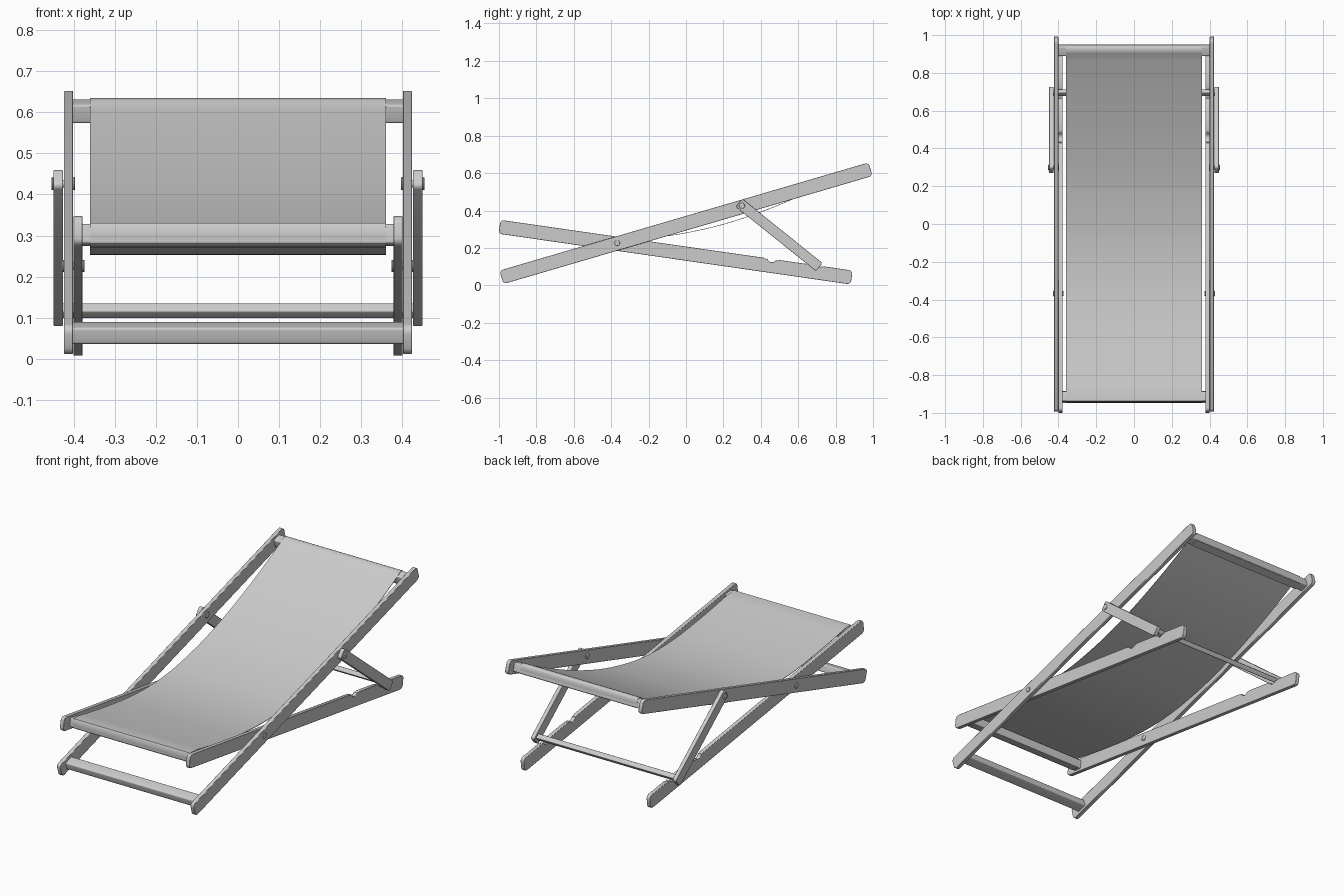
import bpy, bmesh, math
from mathutils import Vector

if "Cube" in bpy.data.objects:
    bpy.data.objects.remove(bpy.data.objects["Cube"])


def extrude_x(name, pts, x0, x1, bevel=0.0, mirror=False, smooth=30):
    """Extrude a closed y-z outline between x0 and x1."""
    bm = bmesh.new()
    a = [bm.verts.new((x0, p[0], p[1])) for p in pts]
    b = [bm.verts.new((x1, p[0], p[1])) for p in pts]
    n = len(pts)
    bm.faces.new(a)
    bm.faces.new(b[::-1])
    for i in range(n):
        bm.faces.new((a[i], b[i], b[(i + 1) % n], a[(i + 1) % n]))
    bmesh.ops.recalc_face_normals(bm, faces=bm.faces[:])
    me = bpy.data.meshes.new(name)
    bm.to_mesh(me)
    bm.free()
    ob = bpy.data.objects.new(name, me)
    bpy.context.collection.objects.link(ob)
    if bevel:
        m = ob.modifiers.new("bevel", 'BEVEL')
        m.width, m.segments, m.angle_limit = bevel, 2, math.radians(50)
    if mirror:
        ob.modifiers.new("mirror", 'MIRROR').use_axis = (True, False, False)
    bpy.ops.object.select_all(action='DESELECT')
    ob.select_set(True)
    bpy.context.view_layer.objects.active = ob
    bpy.ops.object.shade_smooth_by_angle(angle=math.radians(smooth))
    return ob


def arc(cx, cy, r, a0, a1, n):
    return [(cx + r * math.cos(math.radians(a0 + (a1 - a0) * i / n)),
             cy + r * math.sin(math.radians(a0 + (a1 - a0) * i / n))) for i in range(n + 1)]


def outline(length, w, r, notches=()):
    """Rounded rectangle along u, with shallow dips in its upper edge."""
    h = w / 2
    pts = arc(r, -h + r, r, 180, 270, 4) + arc(length - r, -h + r, r, 270, 360, 4)
    pts += arc(length - r, h - r, r, 0, 90, 4)
    for u in sorted(notches, reverse=True):
        pts += [(u + 0.042, h), (u + 0.03, h - 0.006)]
        pts += arc(u, h + 0.007, 0.025, -20, -160, 6)
        pts += [(u - 0.03, h - 0.006), (u - 0.042, h)]
    return pts + arc(r, h - r, r, 90, 180, 4)


def plank(name, p0, p1, w, x0, x1, r=0.02, notches=()):
    p0, p1 = Vector(p0), Vector(p1)
    d = (p1 - p0).normalized()
    v = Vector((-d.y, d.x))
    pts = [p0 + d * a + v * b for a, b in outline((p1 - p0).length, w, r, notches)]
    return extrude_x(name, pts, x0, x1, 0.002, True)


def bar(name, c, sy, sz, deg, half, r=0.006):
    t = math.radians(deg)
    d, v = Vector((math.cos(t), math.sin(t))), Vector((-math.sin(t), math.cos(t)))
    pts = [Vector(c) + d * (a - sy / 2) + v * b for a, b in outline(sy, sz, r)]
    return extrude_x(name, pts, -half, half)


def bolt(name, c, x0, x1, r=0.016):
    # shaft passing through the timbers with a domed cap on each end
    extrude_x(name + "_shaft", arc(*c, r * 0.6, 0, 345, 23), x0, x1, 0, True)
    for tag, xa, xb in (("inner", x0 - 0.005, x0 + 0.001), ("outer", x1 - 0.001, x1 + 0.005)):
        extrude_x(f"{name}_{tag}_cap", arc(*c, r, 0, 345, 23), xa, xb, 0.003, True)


# side timbers
plank("back_rail", (-0.987, 0.043), (0.987, 0.621), 0.075, 0.401, 0.423)
plank("seat_rail", (-0.997, 0.313), (0.886, 0.042), 0.075, 0.378, 0.400,
      notches=(1.465, 1.70))
plank("prop_strut", (0.283, 0.442), (0.713, 0.097), 0.056, 0.426, 0.449, 0.012)

# pivots
bolt("frame_pivot", (-0.368, 0.226), 0.378, 0.423, 0.015)
bolt("strut_pivot", (0.299, 0.426), 0.401, 0.449)

# cross bars
bar("top_bar", (0.92, 0.602), 0.052, 0.047, 16.3, 0.402)
bar("foot_bar", (-0.915, 0.063), 0.058, 0.041, 16.3, 0.402)
bar("seat_front_bar", (-0.915, 0.301), 0.052, 0.048, -8, 0.379)
bar("prop_bar", (0.695, 0.117), 0.028, 0.026, -39, 0.428, 0.004)

# fabric sling: wraps both bars and sags between them
sag = [Vector(p) for p in [
    (-0.93, 0.332), (-0.89, 0.328), (-0.75, 0.303), (-0.6, 0.280), (-0.45, 0.262), (-0.3, 0.255),
    (-0.15, 0.261), (0, 0.282), (0.2, 0.328), (0.4, 0.394), (0.58, 0.467),
    (0.75, 0.545), (0.895, 0.619), (0.925, 0.634)]]
path = [Vector(p) for p in [(-0.889, 0.270), (-0.932, 0.273), (-0.942, 0.280),
                            (-0.944, 0.300), (-0.942, 0.324), (-0.938, 0.330)]]
for i in range(1, len(sag) - 2):
    a, b, c, d = sag[i - 1:i + 3]
    for k in range(4):
        t = k / 4
        path.append(0.5 * (2 * b + (c - a) * t + (2 * a - 5 * b + 4 * c - d) * t * t
                           + (3 * b - a - 3 * c + d) * t ** 3))
path += [Vector(p) for p in [(0.895, 0.619), (0.904, 0.627), (0.915, 0.632), (0.932, 0.635),
                             (0.939, 0.632), (0.943, 0.625), (0.949, 0.590), (0.945, 0.583),
                             (0.902, 0.570)]]
under = []
for i, p in enumerate(path):
    t = (path[min(i + 1, len(path) - 1)] - path[max(i - 1, 0)]).normalized()
    under.append(p + Vector((t.y, -t.x)) * 0.003)
bm = bmesh.new()
rows = [[bm.verts.new((x, p.x, p.y)) for p in path + under[::-1]] for x in (-0.36, 0.36)]
n, m = len(rows[0]), len(path)
for i in range(n):
    j = (i + 1) % n
    bm.faces.new((rows[0][i], rows[1][i], rows[1][j], rows[0][j]))
for r in rows:
    for i in range(m - 1):
        bm.faces.new((r[i], r[i + 1], r[n - 2 - i], r[n - 1 - i]))
bmesh.ops.recalc_face_normals(bm, faces=bm.faces[:])
mesh = bpy.data.meshes.new("fabric_sling")
bm.to_mesh(mesh)
bm.free()
sling = bpy.data.objects.new("fabric_sling", mesh)
bpy.context.collection.objects.link(sling)
bpy.ops.object.select_all(action='DESELECT')
sling.select_set(True)
bpy.context.view_layer.objects.active = sling
bpy.ops.object.shade_smooth_by_angle(angle=math.radians(40))
